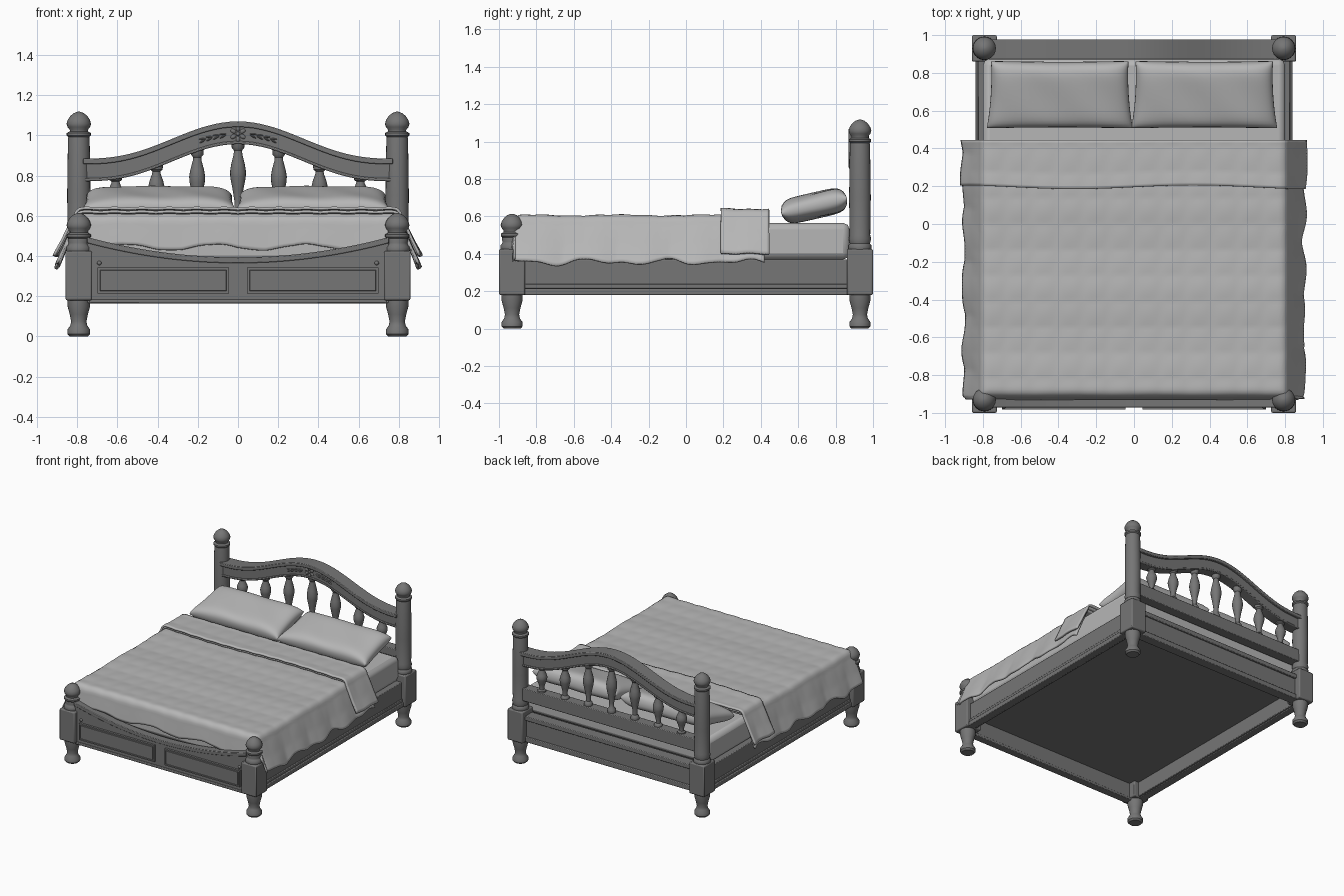
import bpy, bmesh, math
from mathutils import Matrix, Vector

if "Cube" in bpy.data.objects:
    bpy.data.objects.remove(bpy.data.objects["Cube"])


def material(name, v):
    m = bpy.data.materials.new(name)
    m.use_nodes = True
    m.diffuse_color = (v, v, v, 1)
    m.node_tree.nodes["Principled BSDF"].inputs["Base Color"].default_value = (v, v, v, 1)
    return m


WOOD = material("dark wood grey", 0.18)
CLOTH = material("light linen grey", 0.47)


def finish(name, bm, mat, bevel=0, thick=0, smooth=True):
    bmesh.ops.recalc_face_normals(bm, faces=bm.faces)
    me = bpy.data.meshes.new(name)
    bm.to_mesh(me)
    bm.free()
    ob = bpy.data.objects.new(name, me)
    bpy.context.scene.collection.objects.link(ob)
    me.materials.append(mat)
    if thick:
        s = ob.modifiers.new("thickness", 'SOLIDIFY')
        s.thickness, s.offset = thick, 0
    if bevel:
        b = ob.modifiers.new("bevel", 'BEVEL')
        b.width, b.segments, b.limit_method = bevel, 2, 'ANGLE'
    if smooth:
        bpy.ops.object.select_all(action='DESELECT')
        ob.select_set(True)
        bpy.context.view_layer.objects.active = ob
        bpy.ops.object.shade_smooth_by_angle(angle=math.radians(40))
    return ob


def box(name, x0, x1, y0, y1, z0, z1, mat=WOOD, bevel=0.005):
    bm = bmesh.new()
    bmesh.ops.create_cube(bm, size=1)
    for v in bm.verts:
        v.co = ((x0 + x1) / 2 + v.co.x * (x1 - x0), (y0 + y1) / 2 + v.co.y * (y1 - y0),
                (z0 + z1) / 2 + v.co.z * (z1 - z0))
    return finish(name, bm, mat, bevel)


def lathe(name, profile, x, y, z=0, scale=1, n=24):
    bm = bmesh.new()
    rings = [[bm.verts.new((x + r * math.cos(a * math.tau / n), y + r * math.sin(a * math.tau / n),
                            z + h * scale)) for a in range(n)] for r, h in profile]
    for a, b in zip(rings, rings[1:]):
        for i in range(n):
            bm.faces.new((a[i], a[(i + 1) % n], b[(i + 1) % n], b[i]))
    bm.faces.new(rings[0])
    bm.faces.new(rings[-1])
    return finish(name, bm, WOOD)


def strip(name, low, high, x1, y0, y1, n=40, bevel=0.004):
    # board whose lower and upper edges follow functions of x
    bm = bmesh.new()
    cols = []
    for i in range(n + 1):
        x = -x1 + 2 * x1 * i / n
        cols.append([bm.verts.new(p) for p in ((x, y0, low(x)), (x, y1, low(x)),
                                               (x, y1, high(x)), (x, y0, high(x)))])
    for a, b in zip(cols, cols[1:]):
        for j in range(4):
            bm.faces.new((a[j], a[(j + 1) % 4], b[(j + 1) % 4], b[j]))
    bm.faces.new(cols[0])
    bm.faces.new(cols[-1])
    return finish(name, bm, WOOD, bevel)


def grid(bm, fn, nu, nv):
    vs = [[bm.verts.new(fn(i / nu, j / nv)) for j in range(nv + 1)] for i in range(nu + 1)]
    for i in range(nu):
        for j in range(nv):
            bm.faces.new((vs[i][j], vs[i + 1][j], vs[i + 1][j + 1], vs[i][j + 1]))


# Four corner posts: turned foot, square block, turned top
PX, PY = 0.792, 0.93
foot = [(.045, 0), (.056, .012), (.056, .035), (.042, .055), (.038, .075), (.045, .11), (.056, .15), (.056, .19)]
knob = [(.052, 0), (.06, .008), (.06, .02), (.045, .028), (.045, .036), (.056, .05), (.061, .066),
        (.055, .086), (.042, .105), (.025, .119), (.006, .126)]
base = [(.056, .41), (.062, .425), (.062, .445), (.054, .455)]
for side, sx in (("left", 1), ("right", -1)):
    for end, sy in (("front", -1), ("back", 1)):
        x, y = sx * PX, sy * PY
        tag = end + "_" + side
        lathe("foot_" + tag, foot, x, y)
        box("post_block_" + tag, x - .066, x + .066, y - .07, y + .07, .18, .425, bevel=.008)
        if sy < 0:
            shaft = base + [(.05, .465), (.055, .48)]
            top = .488
        else:
            shaft = base + [(.06, .48), (.055, .5), (.058, .7), (.054, .98)]
            top = .992
        lathe("post_" + tag, shaft + [(r, h + top) for r, h in knob], x, y)
    # Side rail with a stepped lower moulding
    box("side_rail_" + side, *sorted((sx * .765, sx * .825)), -.88, .88, .185, .37)
    box("side_moulding_" + side, *sorted((sx * .78, sx * .84)), -.88, .88, .18, .215)
    box("side_upper_moulding_" + side, *sorted((sx * .78, sx * .832)), -.88, .88, .215, .24)

# Lower rail at the head with a ledge, and the platform
box("head_lower_rail", -.75, .75, .885, .95, .18, .37)
box("head_lower_moulding", -.75, .75, .885, .962, .18, .22)
box("head_ledge", -.75, .75, .875, .965, .35, .385)
box("platform", -.77, .77, -.92, .9, .3, .37, bevel=0)


# Footboard with a dipped top edge, cap and two framed panels
def dip(x):
    return .39 + .1 * (abs(x) / .75) ** 2


strip("footboard", lambda x: .167, dip, .75, -.965, -.915)
strip("footboard_cap", lambda x: dip(x) - .025, lambda x: dip(x) + .004, .75, -.972, -.908)
box("footboard_moulding", -.74, .74, -.972, -.91, .165, .185)
for side, sx in (("left", 1), ("right", -1)):
    bm = bmesh.new()
    bmesh.ops.create_cube(bm, size=1)
    for v in bm.verts:
        v.co = (sx * .3725 + v.co.x * .655, -.97 + v.co.y * .024, .278 + v.co.z * .13)
    bm.normal_update()
    front = min(bm.faces, key=lambda f: f.calc_center_median().y)
    for width, depth in ((.014, 0), (.001, -.006), (.004, 0), (.002, .006)):
        bmesh.ops.inset_region(bm, faces=[front], thickness=width, depth=depth)
    finish("footboard_panel_" + side, bm, WOOD, smooth=False)
    bm = bmesh.new()
    bmesh.ops.create_uvsphere(bm, u_segments=12, v_segments=8, radius=.011,
                              matrix=Matrix.Translation((sx * .69, -.967, .365)))
    finish("footboard_stud_" + side, bm, WOOD)


# Headboard: arched rail, cap, lower rail and spindles
def arch(x):
    return .885 + .185 * (.5 + .5 * math.cos(math.pi * min(abs(x) / .77, 1))) ** 1.3


strip("head_arch", lambda x: arch(x) - .113, lambda x: arch(x) - .005, .77, .89, .96)
strip("head_arch_cap", lambda x: arch(x) - .028, arch, .77, .87, .978)
strip("head_arch_bead", lambda x: arch(x) - .113, lambda x: arch(x) - .098, .77, .884, .966)
box("spindle_rail", -.77, .77, .885, .965, .5, .6)
vase = [(.03, 0), (.032, .05), (.03, .09), (.018, .13), (.018, .22), (.026, .36), (.038, .52), (.04, .6),
        (.034, .7), (.022, .83), (.02, .88), (.031, .92), (.033, 1)]
for i in range(-3, 4):
    x = i * .203
    lathe("spindle_%d" % (i + 4), vase, x, .925, .59, arch(x) - .1 - .59, 16)

# Carved flower and leaf sprays
bm = bmesh.new()


def blob(x, z, length, width, angle):
    m = (Matrix.Translation((x, .89, z)) @ Matrix.Rotation(angle, 4, 'Y')
         @ Matrix.Diagonal((length, .008, width, 1)))
    bmesh.ops.create_uvsphere(bm, u_segments=10, v_segments=6, radius=1, matrix=m)


cz = 1.008
blob(0, cz, .01, .01, 0)
for k in range(6):
    a = k * math.tau / 6 + math.pi / 6
    blob(.027 * math.cos(a), cz + .027 * math.sin(a), .016, .011, -a)
for sx in (1, -1):
    for k in range(4):
        x = .075 + .034 * k
        for tilt in (.25, -.2):
            blob(sx * x, arch(x) - .064 + .006 * math.copysign(1, tilt), .018, .004, sx * (.3 - tilt))
finish("head_carving", bm, WOOD)

# Mattress
box("mattress", -.8, .8, -.9, .875, .37, .565, CLOTH, .035)


# Draped covers: flat on top, rounded fold, then a flared wavy skirt
def drape(d, flare, r=.035):
    arc = r * math.pi / 2
    if d < arc:
        return r * math.sin(max(d, 0) / r), r * (1 - math.cos(max(d, 0) / r))
    return r + (d - arc) * flare, r + (d - arc) * .95


def cover(name, y_front, y_back, top, skirt, hang, flare, wave, nu, nv):
    def point(u, v):
        y = y_front - hang + (y_back - y_front + hang) * v
        s = 2 * u - 1
        side = skirt + wave * (math.sin(y * 15) + .6 * math.sin(y * 27 + 1))
        s_len = s * (.775 + side)
        over = abs(s_len) - .775
        ox, dx = drape(over, flare)
        oy, dy = drape(y_front - y, .12) if hang else (0, 0)
        dy *= 1 + .1 * math.sin(s_len * 14)
        x = math.copysign(min(abs(s_len), .775) + ox, s_len)
        if over > .05:
            x += math.copysign((over - .05) * .06 * math.sin(y * 11 + s), s_len)
        yy = max(y, y_front) - oy if hang else y + .01 * math.sin(s_len * 5) * (1 - v)
        puff = .004 * abs(math.sin(s_len * 23) * math.sin(y * 23)) + .003 * math.sin(y * 13)
        return Vector((x, yy, top + puff - max(dx, dy)))
    bm = bmesh.new()
    grid(bm, point, nu, nv)
    return finish(name, bm, CLOTH, thick=.014)


cover("quilt", -.875, .42, .598, .275, .18, .36, .014, 120, 90)
cover("folded_band_lower", .205, .435, .616, .245, 0, .46, .004, 100, 16)
cover("folded_band_upper", .195, .445, .633, .265, 0, .44, .004, 100, 16)

# Two tilted pillows with full sides and softly rounded corners
for side, cx in (("right", -.393), ("left", .372)):
    bm = bmesh.new()
    m = Matrix.Translation((cx, .685, .657)) @ Matrix.Rotation(math.radians(13), 4, 'X')
    for sgn in (1, -1):
        def pillow(u, v):
            a, b = math.sin((u - .5) * math.pi), math.sin((v - .5) * math.pi)
            puff = ((1 - a ** 6) * (1 - b ** 6)) ** .42
            ripple = 1 + .04 * math.sin(a * 7 + b * 3)
            taper = 1 - .03 * b
            return m @ Vector((a * taper * (.365 + .01 * b * b), b * (.175 + .006 * a * a),
                               sgn * .068 * puff * ripple))
        grid(bm, pillow, 32, 20)
    bmesh.ops.remove_doubles(bm, verts=bm.verts, dist=.0005)
    finish("pillow_" + side, bm, CLOTH)
